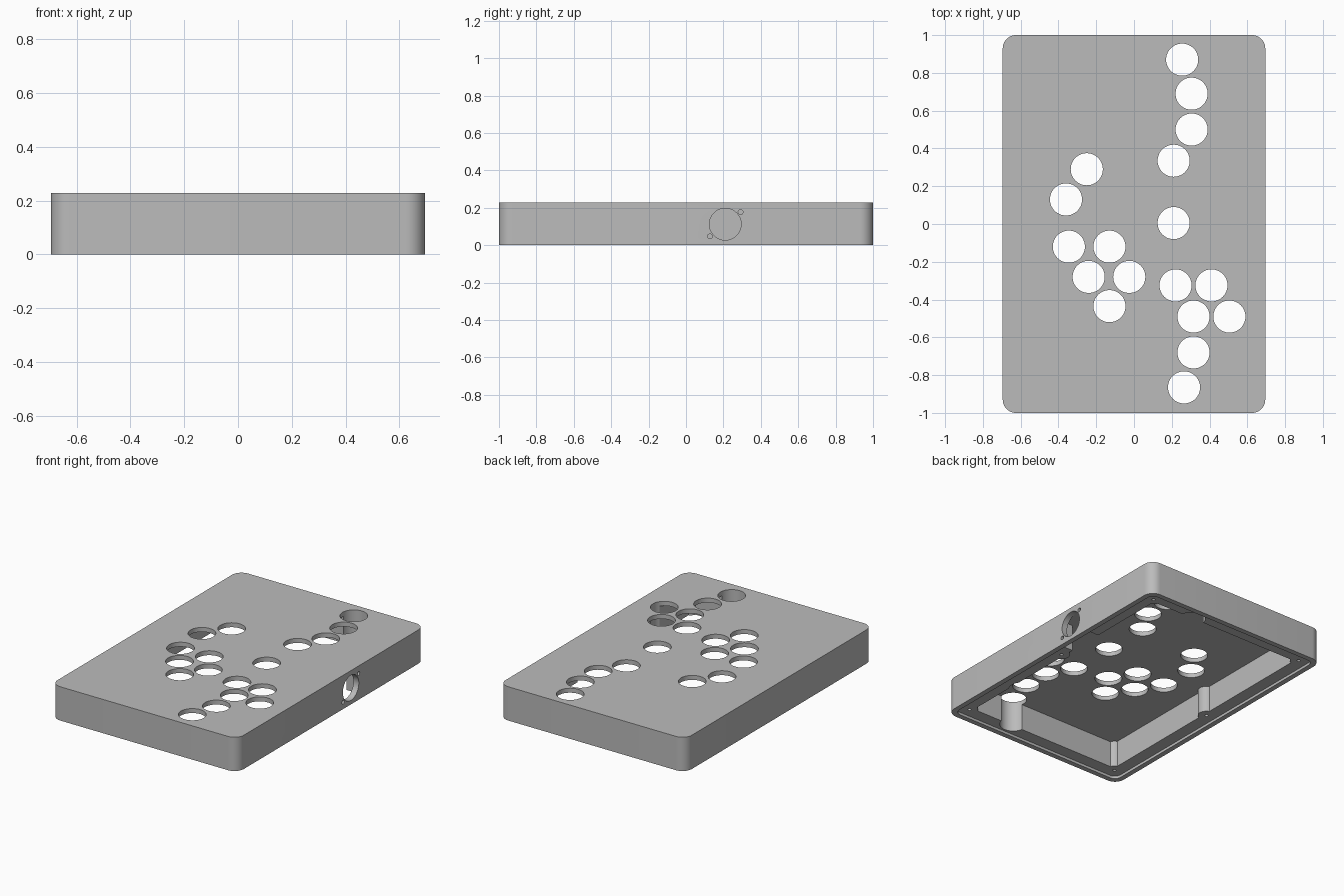
import bpy, bmesh, math
from mathutils import Matrix

if "Cube" in bpy.data.objects:
    bpy.data.objects.remove(bpy.data.objects["Cube"], do_unlink=True)

W, L, H = 1.39, 2.0, 0.228          # case size
LIP, LEDGE = 0.035, 0.018           # rim width, depth of the base-plate recess
WALL, PLATE = 0.12, 0.03            # side wall and top plate thickness
BOSS = 0.10                         # screw inset from the outer faces
R = 0.085                           # button hole radius

grey = bpy.data.materials.new("case_grey")
grey.use_nodes = True
color = (0.5, 0.5, 0.5, 1)
grey.diffuse_color = color
grey.node_tree.nodes["Principled BSDF"].inputs["Base Color"].default_value = color


def finish(name, bm):
    bmesh.ops.recalc_face_normals(bm, faces=bm.faces)
    mesh = bpy.data.meshes.new(name)
    bm.to_mesh(mesh)
    bm.free()
    mesh.materials.append(grey)
    ob = bpy.data.objects.new(name, mesh)
    bpy.context.collection.objects.link(ob)
    return ob


def slab(name, w, l, radius, z0, z1, x=0, y=0, steps=10):
    """Upright block with rounded vertical corners."""
    bm = bmesh.new()
    pts = []
    for q, (sx, sy) in enumerate([(1, 1), (-1, 1), (-1, -1), (1, -1)]):
        for i in range(steps + 1 if radius else 1):
            a = math.pi / 2 * (q + i / steps)
            pts.append((x + sx * (w / 2 - radius) + radius * math.cos(a),
                        y + sy * (l / 2 - radius) + radius * math.sin(a), z0))
    face = bm.faces.new([bm.verts.new(p) for p in pts])
    top = bmesh.ops.extrude_face_region(bm, geom=[face])["geom"]
    bmesh.ops.translate(bm, vec=(0, 0, z1 - z0),
                        verts=[v for v in top if isinstance(v, bmesh.types.BMVert)])
    return finish(name, bm)


def cylinder(name, radius, length, center, sideways=False, segments=48):
    bm = bmesh.new()
    m = Matrix.Translation(center)
    if sideways:
        m = m @ Matrix.Rotation(math.pi / 2, 4, 'Y')
    bmesh.ops.create_cone(bm, cap_ends=True, segments=segments, radius1=radius,
                          radius2=radius, depth=length, matrix=m)
    return finish(name, bm)


def cut(target, cutter):
    mod = target.modifiers.new("cut", 'BOOLEAN')
    mod.operation, mod.solver, mod.object = 'DIFFERENCE', 'EXACT', cutter
    bpy.context.view_layer.objects.active = target
    bpy.ops.object.modifier_apply(modifier=mod.name)
    bpy.data.objects.remove(cutter, do_unlink=True)


# Outer shell with the shallow recess for a base plate
case = slab("case", W, L, 0.07, 0, H)
cut(case, slab("recess", W - 2 * LIP, L - 2 * LIP, 0.045, -0.1, LEDGE))

# Main cavity, leaving screw bosses at the corners and mid sides
screws = [(sx * (W / 2 - BOSS), y) for sx in (-1, 1)
          for y in (BOSS - L / 2, 0, L / 2 - BOSS)]
cavity = slab("cavity", W - 2 * WALL, L - 2 * WALL, 0, -0.05, H - PLATE)
for x, y in screws:
    cut(cavity, cylinder("boss", 0.055, 1, (x, y, 0)))
cut(case, cavity)
for x, y in screws:
    cut(case, cylinder("screw_hole", 0.011, 0.24, (x, y, 0), segments=20))

# Button holes through the top plate
buttons = [(.255, .87), (.305, .69), (.305, .50), (.21, .335), (.21, .005),
           (-.25, .29), (-.36, .13), (-.345, -.12), (-.13, -.12), (-.24, -.28),
           (-.025, -.28), (-.13, -.435), (.22, -.325), (.41, -.325),
           (.315, -.49), (.505, -.49), (.315, -.68), (.265, -.865)]
for x, y in buttons:
    cut(case, cylinder("button_hole", R, 1, (x, y, 0)))

# Side connector: thinned wall, round opening and two fixing holes
SY, SZ = 0.21, 0.112
cut(case, slab("pocket", 0.12, 0.25, 0, -0.05, H - PLATE, x=W / 2 - 0.1, y=SY))
cut(case, cylinder("connector_hole", R, 0.2, (W / 2, SY, SZ), True))
for s in (-1, 1):
    cut(case, cylinder("fixing_hole", 0.013, 0.2,
                       (W / 2, SY + s * 0.082, SZ + s * 0.065), True, 20))

# Smooth round walls, crisp edges
bpy.ops.object.select_all(action='DESELECT')
case.select_set(True)
bpy.context.view_layer.objects.active = case
bpy.ops.object.shade_smooth_by_angle(angle=math.radians(30))
